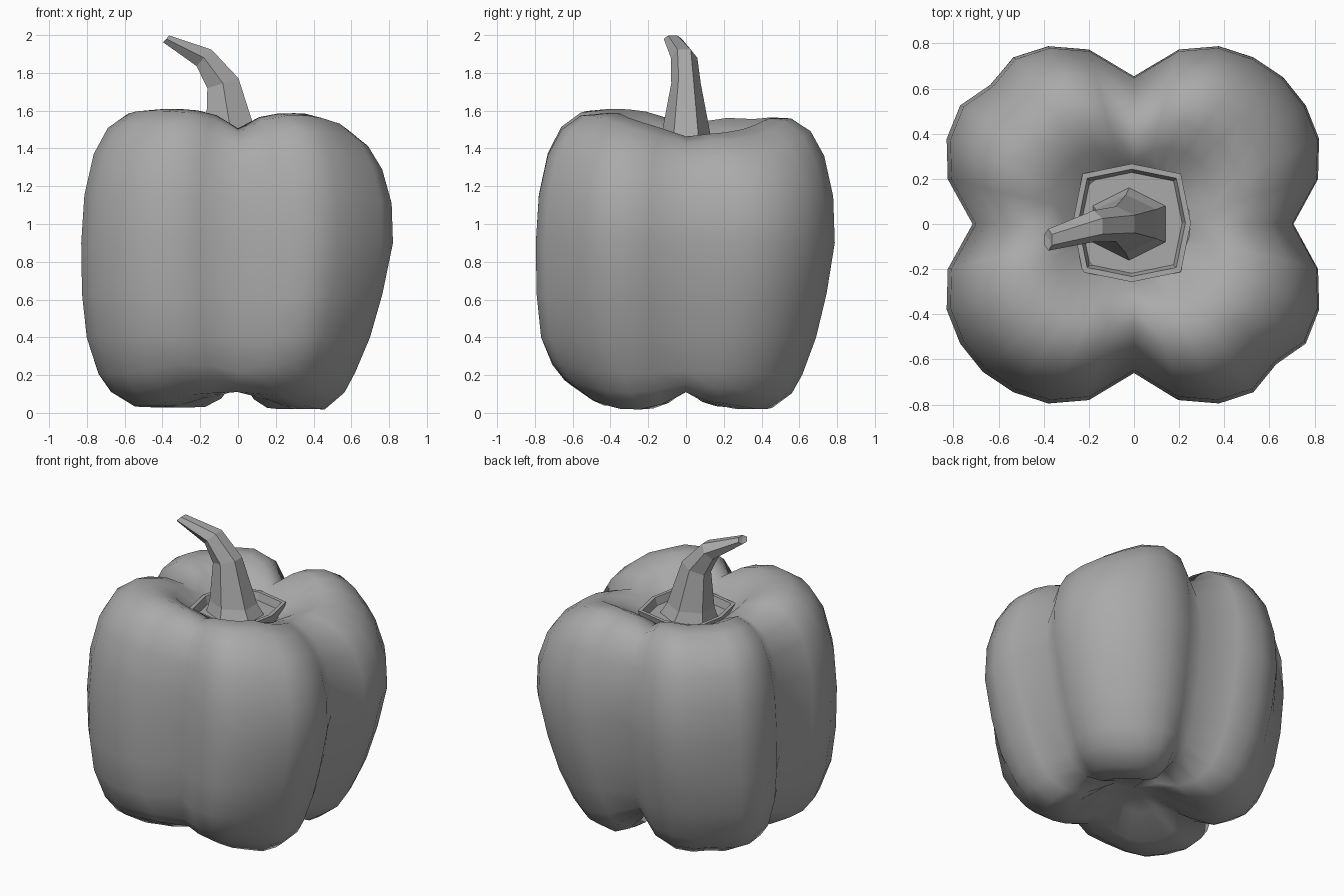
import bpy, bmesh, math
from mathutils import Vector

cube = bpy.data.objects.get("Cube")
if cube:
    bpy.data.objects.remove(cube)

grey = bpy.data.materials.new("plain grey")
grey.use_nodes = True
COLOUR = (0.4, 0.4, 0.4, 1)
grey.diffuse_color = COLOUR
grey.node_tree.nodes["Principled BSDF"].inputs["Base Color"].default_value = COLOUR


def loft(name, rings, cap_start=False, tip=None):
    """Bridge rings of points into a skin, with an optional cap and end point."""
    bm = bmesh.new()
    loops = [[bm.verts.new(p) for p in ring] for ring in rings]
    n = len(loops[0])
    for a, b in zip(loops, loops[1:]):
        for i in range(n):
            j = (i + 1) % n
            bm.faces.new((a[i], a[j], b[j], b[i]))
    if cap_start:
        bm.faces.new(loops[0])
    if tip:
        end = bm.verts.new(tip)
        for i in range(n):
            bm.faces.new((loops[-1][i], loops[-1][(i + 1) % n], end))
    bmesh.ops.recalc_face_normals(bm, faces=bm.faces)
    mesh = bpy.data.meshes.new(name)
    bm.to_mesh(mesh)
    bm.free()
    mesh.materials.append(grey)
    obj = bpy.data.objects.new(name, mesh)
    bpy.context.collection.objects.link(obj)
    return obj


# Four-lobed outline: one quadrant from groove to groove, mirrored around
quadrant = [(0.715, 0), (0.825, 0.2), (0.83, 0.38), (0.77, 0.53),
            (0.67, 0.655), (0.535, 0.745), (0.38, 0.795), (0.2, 0.78), (0, 0.66)]
lobe_weight = [0, 0.7, 0.95, 1, 1, 1, 0.95, 0.7, 0]
outline = []
for sx, sy, step in ((1, 1, 1), (-1, 1, -1), (-1, -1, 1), (1, -1, -1)):
    pts = [(x * sx, y * sy, w) for (x, y), w in zip(quadrant, lobe_weight)]
    if sx != sy:  # these two lobes are flattened at their corner
        x, y, w = pts[4]
        pts[4] = (x * 0.95, y * 0.95, w)
    outline += pts[::step][:-1]

# Body profile: outline scale, lobe height, groove height
profile = [(0.3, 1.39, 1.39), (0.42, 1.52, 1.46), (0.56, 1.585, 1.495),
           (0.7, 1.575, 1.475), (0.83, 1.5, 1.41), (0.92, 1.365, 1.29),
           (0.98, 1.15, 1.1), (1, 0.9, 0.9), (0.995, 0.63, 0.63),
           (0.965, 0.4, 0.4), (0.89, 0.2, 0.22), (0.81, 0.1, 0.15),
           (0.66, 0.02, 0.11), (0.47, 0.02, 0.12), (0.25, 0.12, 0.15)]


def clamp(v):
    return min(1, max(0, v))


def lobe_mix(x, y, values):
    """Blend values given for lobes (-,-), (+,-), (-,+), (+,+) by direction."""
    r = math.hypot(x, y)
    u, v = (clamp(0.5 + 0.75 * c / r) for c in (x, y))
    a, b, c, d = values
    return (a * (1 - u) + b * u) * (1 - v) + (c * (1 - u) + d * u) * v


def body_ring(scale, z_lobe, z_groove):
    ring = []
    for x, y, w in outline:
        z = z_groove + (z_lobe - z_groove) * w
        low, high = clamp((0.95 - z) / 0.7), clamp((z - 0.95) / 0.6)
        base = clamp(1 - z / 0.4)
        # The +x and +y sides draw in towards the base
        px = x * scale * (1 - low * lobe_mix(x, y, (0, 0.16, 0, 0.17)))
        py = y * scale * (1 - low * lobe_mix(x, y, (0, 0, 0.13, 0.13)))
        # Lobes differ in height, and the +x shoulders slope
        z += high * lobe_mix(x, y, (0.025, 0, -0.03, -0.055))
        z -= high * 0.15 * max(0, px - 0.35)
        z += high * w * 0.17 * (py - px) * lobe_mix(x, y, (0, 0, 0, 1))
        z += base * w * lobe_mix(x, y, (0.02, -0.01, 0.01, 0))
        # One foot is tilted to rest on its inner corner
        spread = (px - 0.42) ** 2 + (py + 0.22) ** 2
        z += base * lobe_mix(x, y, (0, 1, 0, 0)) * w * 0.7 * spread
        # The back groove is arched underneath
        if y > 0:
            z += base * 0.12 * clamp(1 - abs(x) / 0.25)
        if scale == profile[0][0]:
            f = 0.25 / math.hypot(px, py)
            px, py, z = px * f, py * f, z_lobe
        ring.append((px, py, z))
    return ring


body = loft("pepper_body", [body_ring(*p) for p in profile], tip=(0, 0, 0.17))
for poly in body.data.polygons:
    poly.use_smooth = True


# Eight-sided collar with a raised rim and a sunken floor
def octagon(radius, z):
    pts = []
    for i in range(8):
        r = radius * (1.14 if i % 2 else 0.97)
        a = i * math.pi / 4
        pts.append((r * math.cos(a) - 0.01, r * math.sin(a) + 0.005, z))
    return pts


loft("stem_collar", [octagon(0.25, 1.37), octagon(0.27, 1.45),
                     octagon(0.245, 1.45), octagon(0.23, 1.4)],
     tip=(0, 0, 1.4))

# Curved six-sided stem: centre x, y, z, half width, half depth, tilt in degrees
stem_path = [(-0.02, 0, 1.39, 0.19, 0.165, 0), (-0.035, 0, 1.47, 0.155, 0.13, 0),
             (-0.08, 0, 1.745, 0.1, 0.078, 18),
             (-0.18, -0.01, 1.88, 0.068, 0.07, 48),
             (-0.38, -0.07, 1.98, 0.028, 0.048, 48)]
stem_rings = []
for x, y, z, half_w, half_d, tilt in stem_path:
    t = math.radians(tilt)
    side = Vector((math.cos(t), 0, math.sin(t))) * half_w
    depth = Vector((0, half_d, 0))
    stem_rings.append([Vector((x, y, z)) + side * math.cos(a) + depth * math.sin(a)
                       for a in (math.pi * (i + 0.5) / 3 for i in range(6))])
loft("stem", stem_rings, cap_start=True, tip=(-0.375, -0.07, 1.977))
